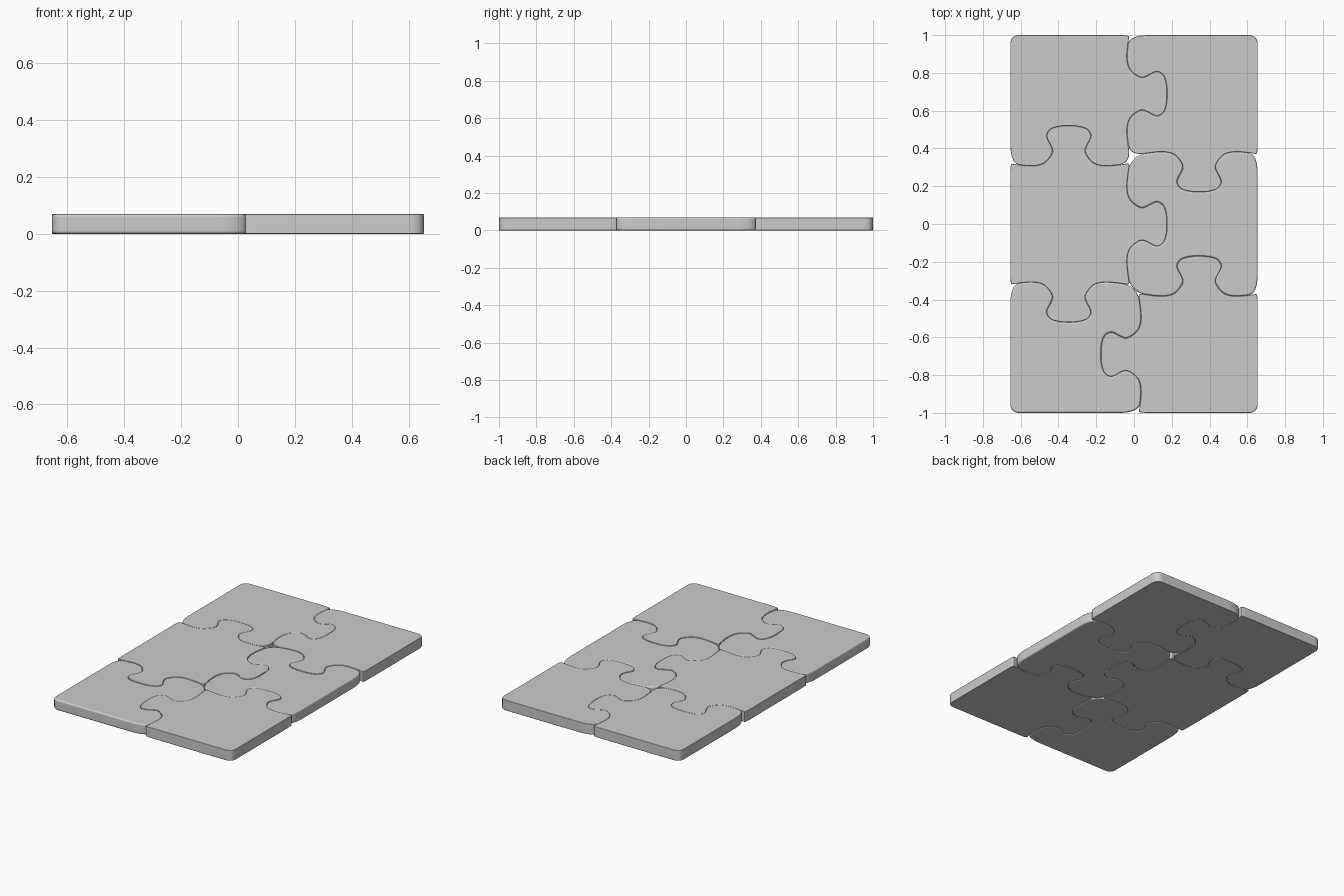
import bpy, bmesh
from mathutils import Vector

if "Cube" in bpy.data.objects:
    bpy.data.objects.remove(bpy.data.objects["Cube"])

PITCH, THICK = 0.69, 0.069
H = PITCH / 2
FLAT = -0.035

# Half of the interlocking edge profile: (distance along edge, outward offset)
HALF = [(0.30, -0.026), (0.26, -0.032), (0.225, -0.036), (0.19, -0.037),
        (0.155, -0.032), (0.125, -0.018), (0.10, 0.01), (0.086, 0.042),
        (0.097, 0.075), (0.113, 0.105), (0.116, 0.13), (0.095, 0.158),
        (0.05, 0.172)]


def smooth(pts, n=4):
    """Catmull-Rom curve through the points."""
    p = [Vector(q) for q in pts]
    p = [2 * p[0] - p[1]] + p + [2 * p[-1] - p[-2]]
    out = []
    for i in range(1, len(p) - 2):
        a, b, c, d = p[i - 1:i + 3]
        for k in range(n):
            t = k / n
            out.append(0.5 * (2 * b + (c - a) * t + (2 * a - 5 * b + 4 * c - d) * t * t
                              + (3 * b - a - 3 * c + d) * t ** 3))
    return out + [p[-2]]


TAB = smooth([(-u, v) for u, v in HALF] + [(0, 0.175)] + HALF[::-1])
EDGES = {1: TAB,                                              # tab
         -1: [Vector((p.x, -p.y)) for p in TAB[4:-4]],        # socket
         0: [Vector((-0.26, FLAT)), Vector((0.26, FLAT))]}    # straight outer edge
CORNER = {1: -0.02, -1: 0.026, 0: FLAT}


def outline(codes, centre):
    """Outline from bottom, right, top, left edge types with rounded corners."""
    dirs = [Vector(d) for d in ((1, 0), (0, 1), (-1, 0), (0, -1))]
    outs = [Vector(d) for d in ((0, -1), (1, 0), (0, 1), (-1, 0))]
    sides = [[centre + d * p.x + o * (H + p.y) for p in EDGES[c]]
             for c, d, o in zip(codes, dirs, outs)]
    pts = []
    for i in range(4):
        j = (i + 1) % 4
        pts += sides[i]
        a, b = sides[i][-1], sides[j][0]
        ctrl = centre + outs[i] * (H + CORNER[codes[i]]) + outs[j] * (H + CORNER[codes[j]])
        for k in range(1, 8):
            t = k / 8
            pts.append(a * (1 - t) ** 2 + ctrl * 2 * t * (1 - t) + b * t * t)
    return pts


def make_piece(name, col, row, codes):
    pts = outline(codes, Vector(((col - 0.5) * PITCH, (row - 1) * PITCH)))
    bm = bmesh.new()
    face = bm.faces.new([bm.verts.new((p.x, p.y, 0)) for p in pts])
    ext = bmesh.ops.extrude_face_region(bm, geom=[face], use_keep_orig=True)
    top = [g for g in ext["geom"] if isinstance(g, bmesh.types.BMVert)]
    bmesh.ops.translate(bm, verts=top, vec=(0, 0, THICK))
    bmesh.ops.recalc_face_normals(bm, faces=bm.faces)
    # softened rims on both faces
    rims = [e for e in bm.edges if abs(e.verts[0].co.z - e.verts[1].co.z) < 1e-5]
    bmesh.ops.bevel(bm, geom=rims, offset=0.01, segments=3, profile=0.5,
                    affect='EDGES', clamp_overlap=True)
    for f in bm.faces:
        f.smooth = True
    me = bpy.data.meshes.new(name)
    bm.to_mesh(me)
    bm.free()
    ob = bpy.data.objects.new(name, me)
    bpy.context.collection.objects.link(ob)
    ob.modifiers.new("even_shading", 'WEIGHTED_NORMAL')


# Edge types in order bottom, right, top, left
make_piece("puzzle_piece_top_left", 0, 2, (-1, 1, 0, 0))
make_piece("puzzle_piece_top_right", 1, 2, (1, 0, 0, -1))
make_piece("puzzle_piece_middle_left", 0, 1, (1, 1, 1, 0))
make_piece("puzzle_piece_middle_right", 1, 1, (-1, 0, -1, -1))
make_piece("puzzle_piece_bottom_left", 0, 0, (0, -1, -1, 0))
make_piece("puzzle_piece_bottom_right", 1, 0, (0, 0, 1, 1))
